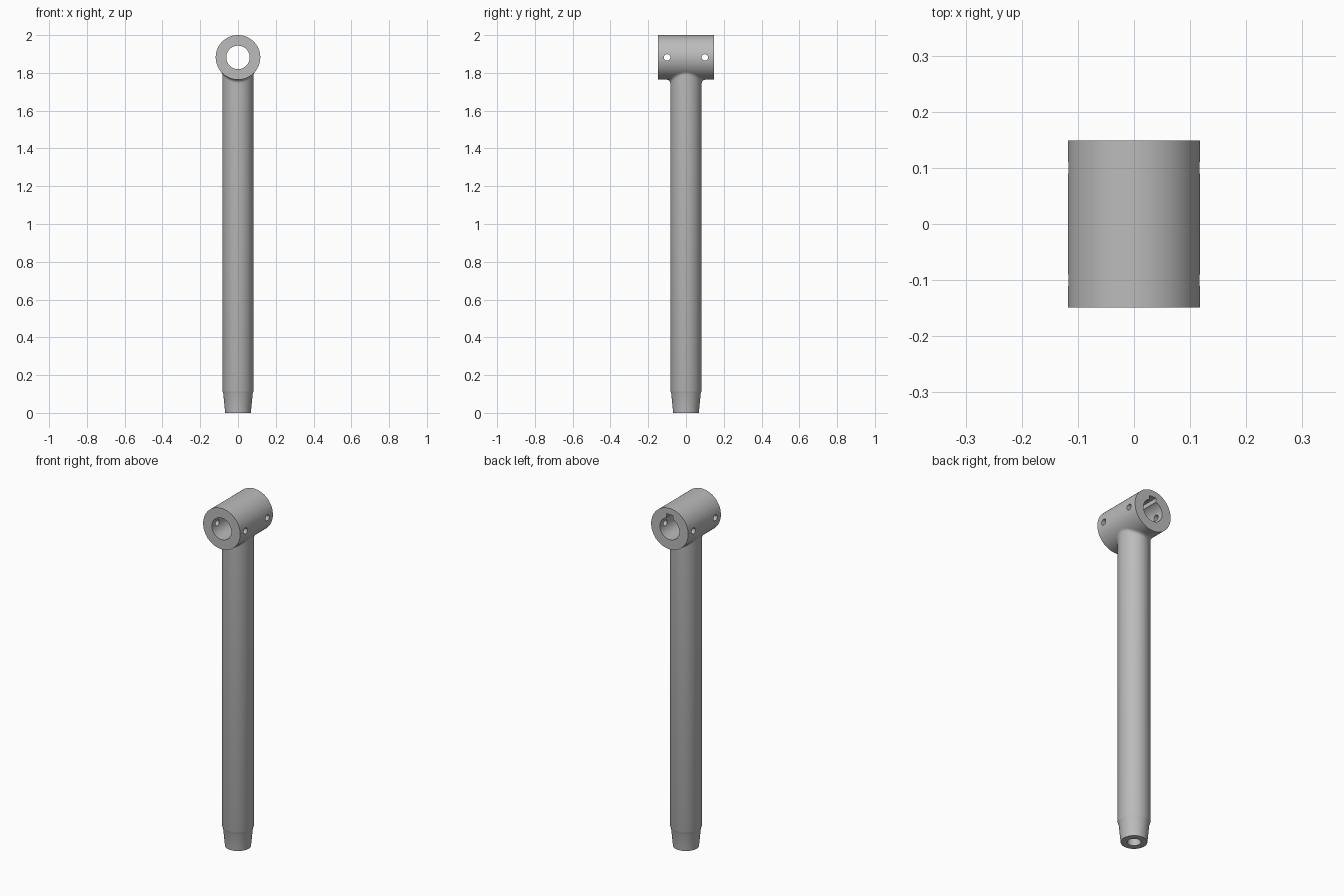
import bpy, bmesh
from math import sin, cos, tan, pi, sqrt, asin, radians
from mathutils import Matrix

cube = bpy.data.objects.get("Cube")
if cube:
    bpy.data.objects.remove(cube)

HEAD_R, HEAD_HALF, BORE_R = 0.118, 0.149, 0.062
HEAD_Z = 2 - HEAD_R
SHAFT_R = 0.083
FILLET = 0.022
SIDES = 96

metal = bpy.data.materials.new("grey_metal")
metal.use_nodes = True
grey = (0.5, 0.5, 0.5, 1)
metal.diffuse_color = grey
metal.node_tree.nodes["Principled BSDF"].inputs["Base Color"].default_value = grey


def make_object(name, bm):
    bmesh.ops.recalc_face_normals(bm, faces=bm.faces)
    mesh = bpy.data.meshes.new(name)
    bm.to_mesh(mesh)
    bm.free()
    obj = bpy.data.objects.new(name, mesh)
    bpy.context.collection.objects.link(obj)
    mesh.materials.append(metal)
    return obj


def cylinder(name, radius, length, axis, location, sides):
    bm = bmesh.new()
    turn = Matrix.Rotation(pi / 2, 4, "X" if axis == "Y" else "Y")
    bmesh.ops.create_cone(bm, cap_ends=True, segments=sides, radius1=radius,
                          radius2=radius, depth=length,
                          matrix=Matrix.Translation(location) @ turn)
    return make_object(name, bm)


def smooth(obj):
    bpy.ops.object.select_all(action="DESELECT")
    obj.select_set(True)
    bpy.context.view_layer.objects.active = obj
    bpy.ops.object.shade_smooth_by_angle(angle=radians(30))


# Cross tube with bore, blind keyway at the back and two pin holes
head = cylinder("head_tube", HEAD_R, 2 * HEAD_HALF, "Y", (0, 0, HEAD_Z), SIDES)
cutters = [cylinder("bore_cutter", BORE_R, 1, "Y", (0, 0, HEAD_Z), SIDES)]
for side, y in (("front", -0.1), ("back", 0.1)):
    cutters.append(cylinder(side + "_pin_cutter", 0.017, 1, "X", (0, y, HEAD_Z), 32))
bm = bmesh.new()
bmesh.ops.create_cube(bm, size=1, matrix=Matrix.Translation((0, 0.15, HEAD_Z + 0.06))
                      @ Matrix.Diagonal((0.042, 0.2, 0.044, 1)))
cutters.append(make_object("keyway_cutter", bm))

for cutter in cutters:
    cut = head.modifiers.new(cutter.name, "BOOLEAN")
    cut.operation = "DIFFERENCE"
    cut.solver = "EXACT"
    cut.object = cutter
bpy.context.view_layer.objects.active = head
for cutter in cutters:
    bpy.ops.object.modifier_apply(modifier=cutter.name)
    bpy.data.objects.remove(cutter)
smooth(head)


# Shaft: blind bottom hole, tapered foot, shoulder and a fillet onto the head
def head_underside(radius, angle):
    return HEAD_Z - sqrt(HEAD_R ** 2 - (radius * cos(angle)) ** 2)


def fillet_profile(angle, steps=6):
    turn = pi / 2 - asin(SHAFT_R * cos(angle) ** 2 / HEAD_R)
    reach = FILLET * tan(turn / 2)
    corner = head_underside(SHAFT_R, angle)
    end_r = SHAFT_R + reach * sin(turn)
    end_z = head_underside(end_r, angle)
    points = []
    for i in range(steps + 1):
        t = i / steps
        a, b, c = (1 - t) ** 2, 2 * t * (1 - t), t * t
        points.append(((a + b) * SHAFT_R + c * end_r,
                       a * (corner - reach) + b * corner + c * end_z))
    return points


foot = [(0.002, 0.22), (0.035, 0.2), (0.035, 0), (0.068, 0), (0.078, 0.103),
        (0.079, 0.106), (SHAFT_R, 0.118)]
bm = bmesh.new()
columns = []
for i in range(SIDES):
    angle = 2 * pi * i / SIDES
    columns.append([bm.verts.new((r * cos(angle), r * sin(angle), z))
                    for r, z in foot + fillet_profile(angle)])
for i, column in enumerate(columns):
    following = columns[(i + 1) % SIDES]
    for j in range(len(column) - 1):
        bm.faces.new((column[j], following[j], following[j + 1], column[j + 1]))
bm.faces.new([column[0] for column in columns])
smooth(make_object("shaft", bm))
